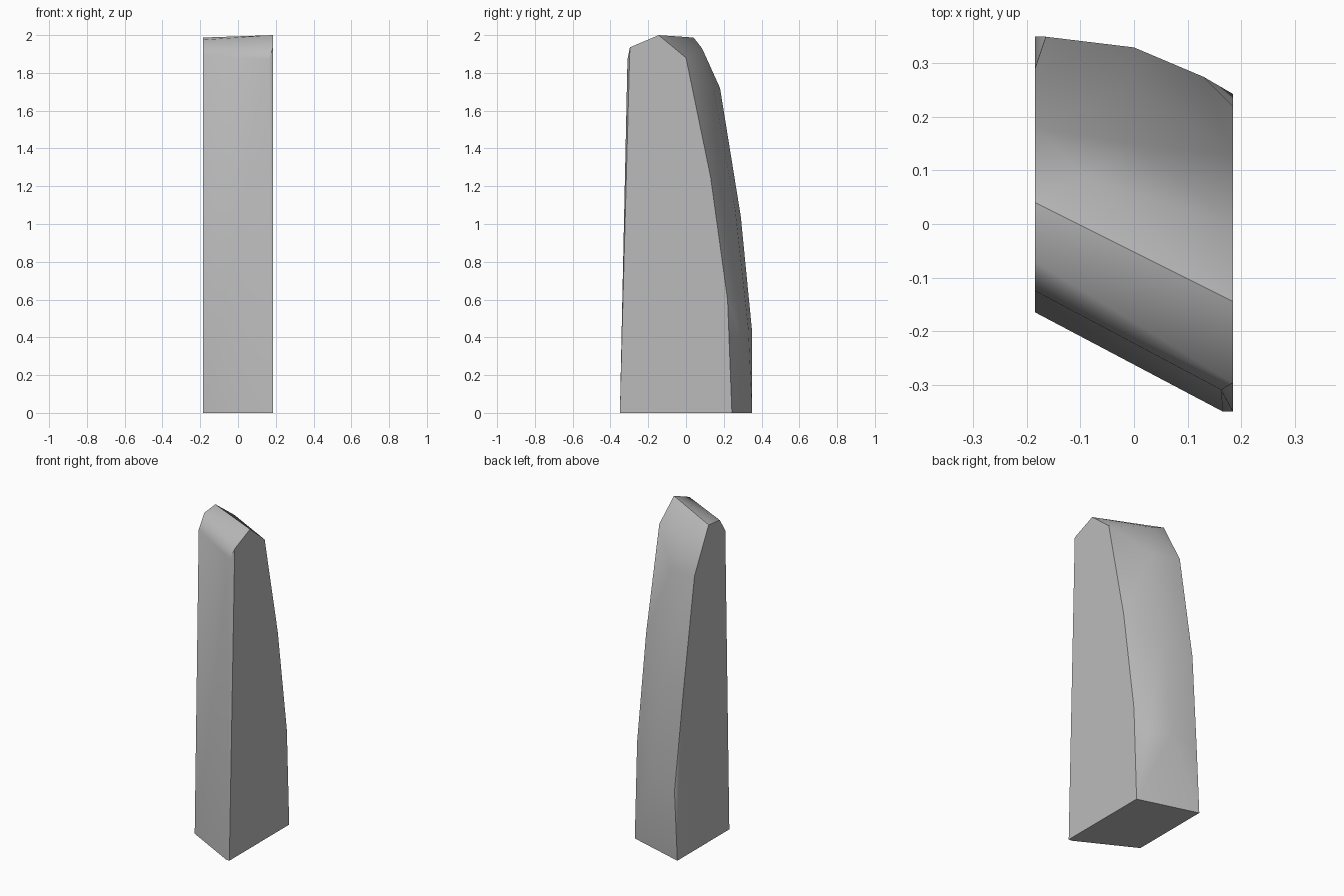
import bpy
import bmesh
import math

cube = bpy.data.objects.get("Cube")
if cube:
    bpy.data.objects.remove(cube, do_unlink=True)

grey = bpy.data.materials.new("stone_grey")
grey.use_nodes = True
colour = (0.5, 0.5, 0.5, 1)
grey.diffuse_color = colour
grey.node_tree.nodes["Principled BSDF"].inputs["Base Color"].default_value = colour

W = 0.185  # half width

# Side outlines as (y, z), from front foot over the ridge to back foot
left_outline = [(-0.165, 0), (-0.125, 1.89), (-0.07, 1.975), (0.04, 1.987),
                (0.18, 1.72), (0.29, 1.04), (0.35, 0)]
right_outline = [(-0.35, 0), (-0.297, 1.935), (-0.145, 2.0), (0, 1.88),
                 (0.13, 1.25), (0.22, 0.6), (0.243, 0)]

# Bulge of the curved back, and the narrow chipped front corner
back_bulge = [(-0.165, 0.35, 0.43), (0, 0.33, 0.45), (0.13, 0.275, 0.45),
              (0, 0.26, 1.08), (0, 0.15, 1.7), (-0.085, 0.085, 1.93)]
front_corner = [(0.165, -0.35, 0), (0.163, -0.31, 1.87)]

points = [(-W, y, z) for y, z in left_outline]
points += [(W, y, z) for y, z in right_outline]
points += back_bulge + front_corner

# Wrap the points in one convex block and merge its flat faces
bm = bmesh.new()
for p in points:
    bm.verts.new(p)
hull = bmesh.ops.convex_hull(bm, input=bm.verts)
loose = [v for v in bm.verts if not v.link_faces]
bmesh.ops.delete(bm, geom=loose, context="VERTS")
bmesh.ops.dissolve_limit(bm, angle_limit=math.radians(0.5),
                         verts=bm.verts, edges=bm.edges)
bmesh.ops.recalc_face_normals(bm, faces=bm.faces)

mesh = bpy.data.meshes.new("standing_stone")
bm.to_mesh(mesh)
bm.free()
mesh.materials.append(grey)
stone = bpy.data.objects.new("standing_stone", mesh)
bpy.context.collection.objects.link(stone)

# Soft facets, crisp main edges
bpy.ops.object.select_all(action="DESELECT")
stone.select_set(True)
bpy.context.view_layer.objects.active = stone
bpy.ops.object.shade_smooth_by_angle(angle=math.radians(40))
